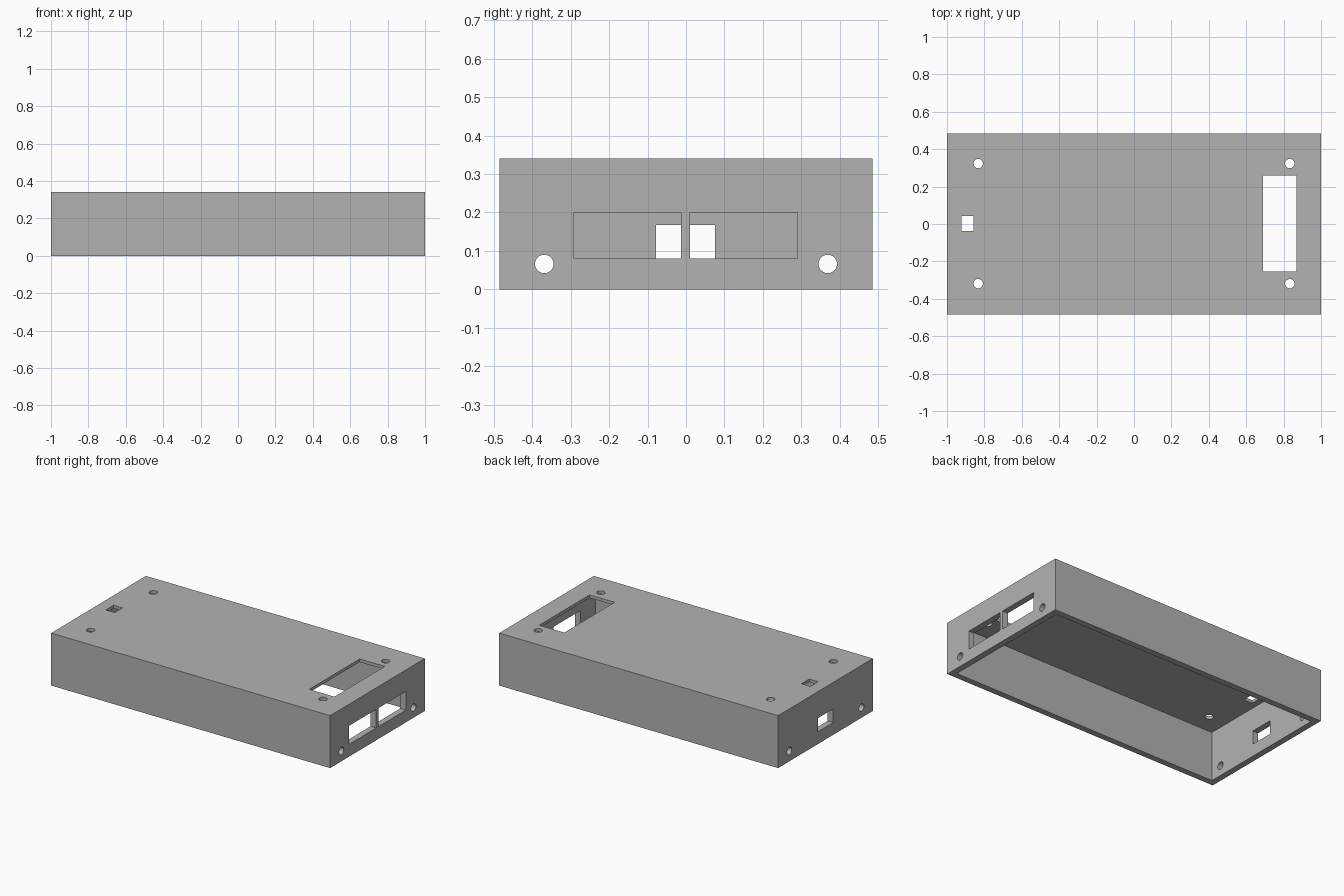
import bpy
import bmesh
from mathutils import Matrix, Vector

default = bpy.data.objects.get("Cube")
if default:
    bpy.data.objects.remove(default, do_unlink=True)

WIDTH, HEIGHT = 0.97, 0.34
WALL, ROOF = 0.04, 0.02

grey = bpy.data.materials.new("plain grey")
grey.use_nodes = True
grey.diffuse_color = (0.45, 0.45, 0.45, 1)
grey.node_tree.nodes["Principled BSDF"].inputs["Base Color"].default_value = (0.45, 0.45, 0.45, 1)


def new_object(name, bm):
    mesh = bpy.data.meshes.new(name)
    bm.to_mesh(mesh)
    bm.free()
    mesh.materials.append(grey)
    obj = bpy.data.objects.new(name, mesh)
    bpy.context.collection.objects.link(obj)
    return obj


def box(name, low, high):
    low, high = Vector(low), Vector(high)
    bm = bmesh.new()
    place = Matrix.Translation((low + high) / 2) @ Matrix.Diagonal((*(high - low), 1))
    bmesh.ops.create_cube(bm, size=1, matrix=place)
    return new_object(name, bm)


def drill(name, centre, radius, depth, axis):
    bm = bmesh.new()
    turn = Matrix.Rotation(1.5707963, 4, "Y") if axis == "X" else Matrix()
    bmesh.ops.create_cone(bm, cap_ends=True, segments=32, radius1=radius, radius2=radius,
                          depth=depth, matrix=Matrix.Translation(centre) @ turn)
    return new_object(name, bm)


# Outer block
case = box("enclosure_case", (-1, -WIDTH / 2, 0), (1, WIDTH / 2, HEIGHT))

# Hollow inside, open at the bottom
inner = WIDTH / 2 - WALL
cutters = [box("cavity_cutter", (WALL - 1, -inner, -0.1), (1 - WALL, inner, HEIGHT - ROOF))]

# Roof slot and small roof window
cutters.append(box("roof_slot_cutter", (0.69, -0.255, 0.29), (0.87, 0.26, 0.4)))
cutters.append(box("roof_window_cutter", (-0.922, -0.037, 0.29), (-0.858, 0.043, 0.4)))

# Two port windows on one end, one on the other
cutters.append(box("port_cutter_a", (0.93, -0.291, 0.08), (1.1, -0.013, 0.2)))
cutters.append(box("port_cutter_b", (0.93, 0.011, 0.08), (1.1, 0.29, 0.2)))
cutters.append(box("end_window_cutter", (-1.1, -0.078, 0.08), (-0.93, 0.076, 0.168)))

# Screw holes through the roof and through both ends
for side in (-1, 1):
    for x in (-0.833, 0.833):
        cutters.append(drill("roof_hole_cutter", (x, side * 0.321 + 0.002, HEIGHT), 0.025, 0.1, "Z"))
    cutters.append(drill("end_hole_cutter", (0, side * 0.369, 0.066), 0.024, 2.2, "X"))

# Apply the cuts
bpy.context.view_layer.objects.active = case
for cutter in cutters:
    cutter.hide_render = True
    cut = case.modifiers.new("cut", "BOOLEAN")
    cut.operation = "DIFFERENCE"
    cut.solver = "EXACT"
    cut.object = cutter
    bpy.ops.object.modifier_apply(modifier=cut.name)
    bpy.data.objects.remove(cutter, do_unlink=True)

# Smooth hole walls, sharp edges elsewhere
bpy.ops.object.select_all(action="DESELECT")
case.select_set(True)
bpy.ops.object.shade_smooth_by_angle()
